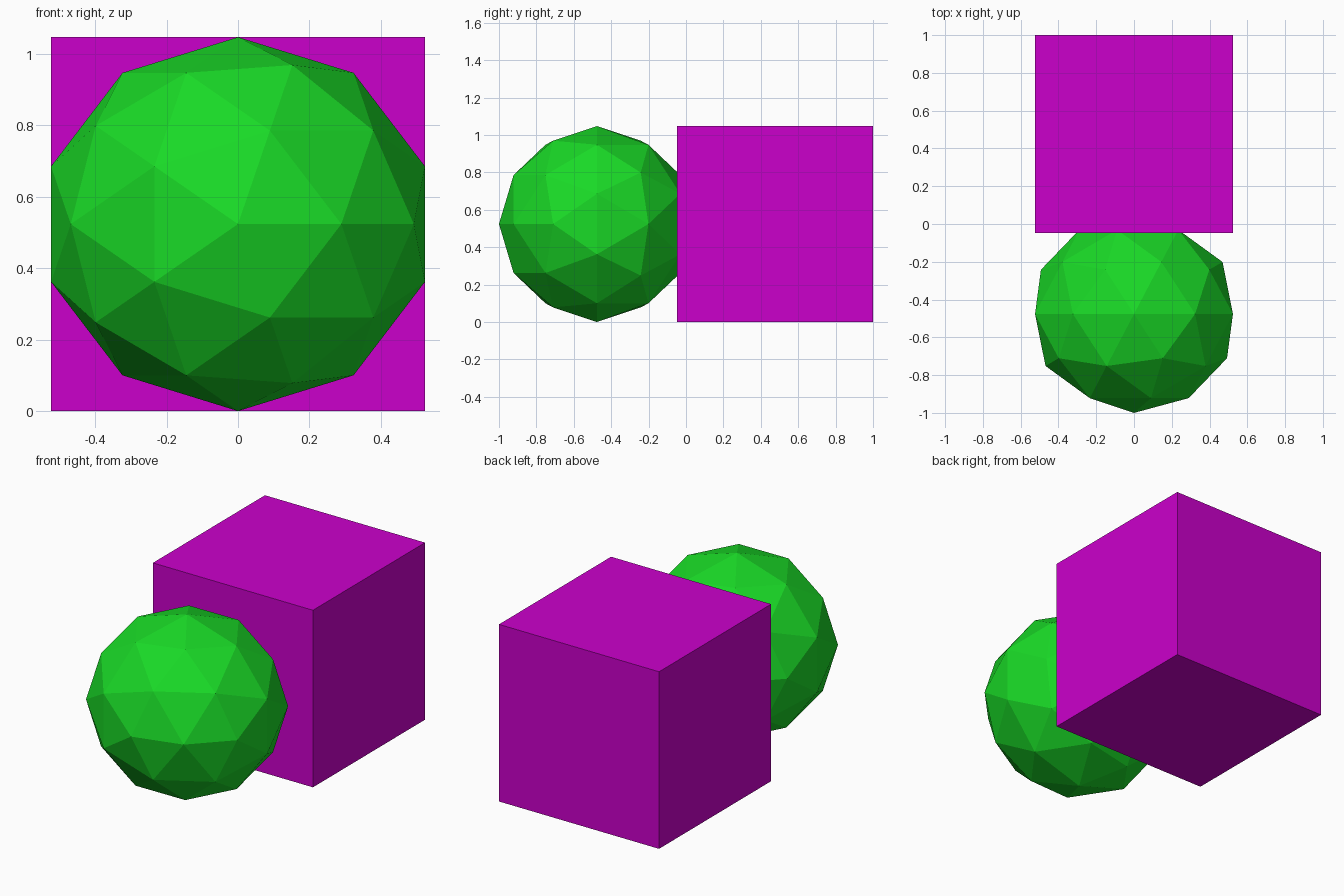
import bpy
from math import radians, cos

if "Cube" in bpy.data.objects:
    bpy.data.objects.remove(bpy.data.objects["Cube"])

SIZE = 22 / 21           # both parts fill a cube of this size
HALF = SIZE / 2
OFFSET = 1 - HALF        # distance of each centre from y = 0


def colour(obj, name, rgb):
    mat = bpy.data.materials.new(name)
    mat.diffuse_color = (*rgb, 1)
    mat.use_nodes = True
    mat.node_tree.nodes["Principled BSDF"].inputs["Base Color"].default_value = mat.diffuse_color
    obj.data.materials.append(mat)


# Block at the back
bpy.ops.mesh.primitive_cube_add(size=SIZE, location=(0, OFFSET, HALF))
block = bpy.context.object
block.name = "block"
colour(block, "magenta", (0.6, 0.0, 0.6))

# Faceted ball at the front, pole facing forward, widened to match the block
bpy.ops.mesh.primitive_ico_sphere_add(
    subdivisions=2, radius=HALF, location=(0, -OFFSET, HALF),
    rotation=(radians(90), 0, 0))
ball = bpy.context.object
ball.name = "ball"
ball.scale.x = 1 / cos(radians(18))
colour(ball, "green", (0.01, 0.7, 0.02))
